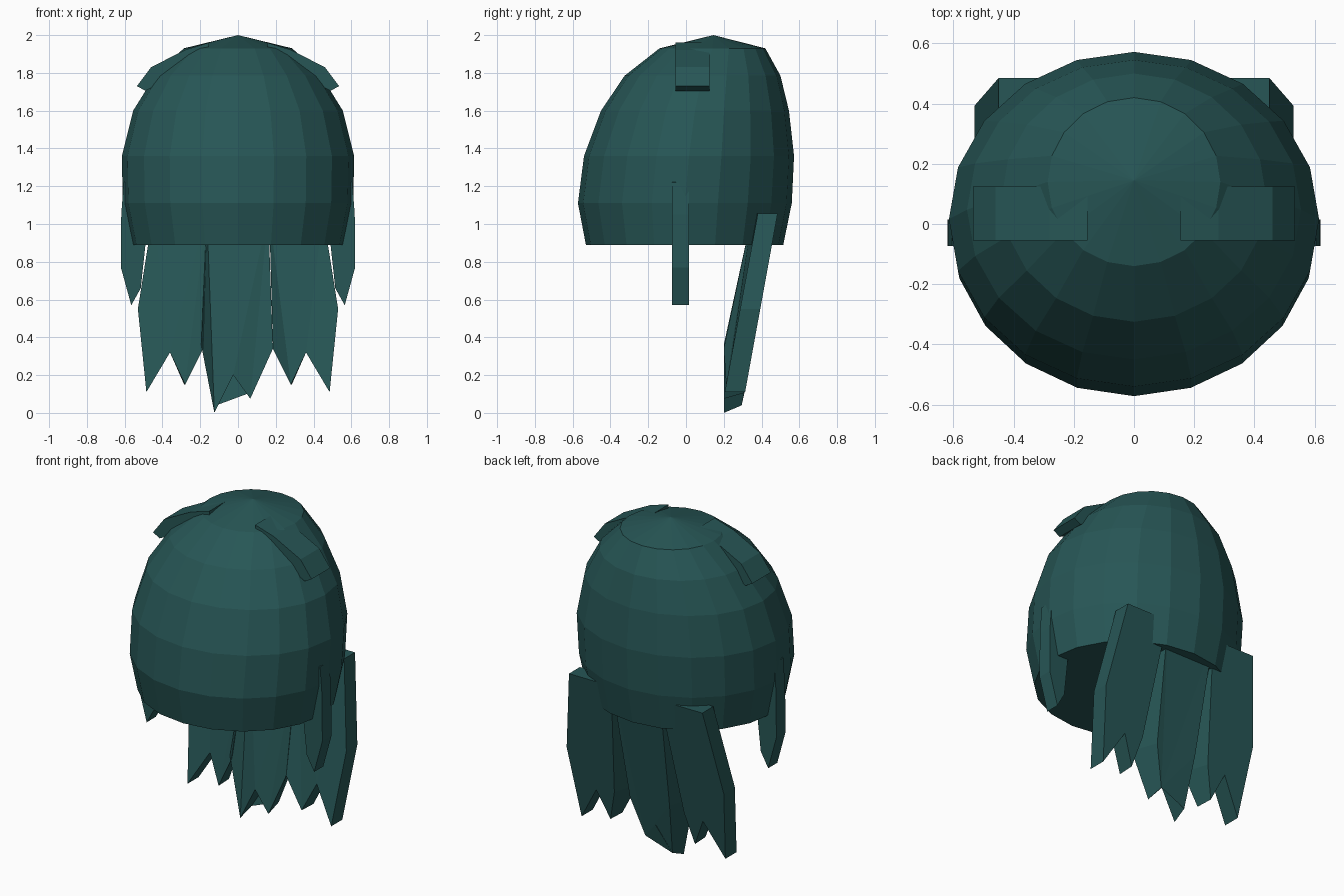
import bpy, bmesh, math

if "Cube" in bpy.data.objects:
    bpy.data.objects.remove(bpy.data.objects["Cube"])

teal = bpy.data.materials.new("dark_teal_hair")
teal.diffuse_color = (0.02, 0.093, 0.092, 1)
teal.use_nodes = True
teal.node_tree.nodes["Principled BSDF"].inputs["Base Color"].default_value = teal.diffuse_color


def finish(name, bm):
    bmesh.ops.recalc_face_normals(bm, faces=bm.faces)
    me = bpy.data.meshes.new(name)
    bm.to_mesh(me)
    bm.free()
    me.materials.append(teal)
    ob = bpy.data.objects.new(name, me)
    bpy.context.collection.objects.link(ob)
    return ob


def plate(name, front, back):
    """Solid between two matching outlines of 3D points."""
    bm = bmesh.new()
    a = [bm.verts.new(p) for p in front]
    b = [bm.verts.new(p) for p in back]
    bm.faces.new(a)
    bm.faces.new(b[::-1])
    n = len(a)
    for i in range(n):
        j = (i + 1) % n
        bm.faces.new((a[i], b[i], b[j], a[j]))
    bmesh.ops.triangulate(bm, faces=[f for f in bm.faces if len(f.verts) > 4])
    return finish(name, bm)


def slab(name, outline, y0, y1, side):
    return plate(name, [(side * x, y0, z) for x, z in outline],
                 [(side * x, y1, z) for x, z in outline])


# Cap: stacked 20-sided rings (z, half width, front y, back y) leaning to the back
rings = [(0.89, 0.565, -0.53, 0.515), (1.11, 0.61, -0.572, 0.56),
         (1.36, 0.615, -0.54, 0.572), (1.60, 0.555, -0.45, 0.545),
         (1.785, 0.44, -0.325, 0.50), (1.93, 0.287, -0.14, 0.42)]
N = 20
bm = bmesh.new()
loops = []
for z, rx, y0, y1 in rings:
    loops.append([bm.verts.new((rx * math.sin(2 * math.pi * i / N),
                                (y0 + y1) / 2 - (y1 - y0) / 2 * math.cos(2 * math.pi * i / N), z))
                  for i in range(N)])
for lo, hi in zip(loops, loops[1:]):
    for i in range(N):
        j = (i + 1) % N
        bm.faces.new((lo[i], lo[j], hi[j], hi[i]))
apex = bm.verts.new((0, 0.145, 2.0))
for i in range(N):
    bm.faces.new((loops[-1][i], loops[-1][(i + 1) % N], apex))
bm.faces.new(loops[0][::-1])
finish("hair_cap", bm)

# Tufts on the crown and locks beside the ears
tuft = [(0.155, 1.96), (0.28, 1.922), (0.46, 1.83), (0.535, 1.73),
        (0.49, 1.705), (0.42, 1.74), (0.155, 1.87)]
ear = [(0.56, 1.24), (0.605, 1.22), (0.618, 1.05), (0.62, 0.77), (0.565, 0.57),
       (0.515, 0.66), (0.49, 0.89), (0.50, 1.10)]
for side, tag in ((-1, "left"), (1, "right")):
    slab("crown_tuft_" + tag, tuft, -0.055, 0.125, side)
    slab("ear_lock_" + tag, ear, -0.073, 0.015, side)


# Back locks: jagged plates sloping forward towards the tips
def back_y(z):
    return 0.293 + 0.182 * z


def front_y(z):
    return max(0.2, 0.2 + (z - 0.4) * 0.23)


outer = [(0.165, 1.055), (0.45, 1.055), (0.53, 0.55), (0.485, 0.11),
         (0.36, 0.32), (0.28, 0.15), (0.185, 0.34)]
outer_back = [0.165, 0.45, 0.53, 0.485, 0.36, 0.285, 0.235]
for side, tag in ((-1, "left"), (1, "right")):
    plate("back_lock_" + tag,
          [(side * x, front_y(z) if x < 0.2 else 0.185 + 0.185 * z, z) for x, z in outer],
          [(side * bx, back_y(z), z) for (x, z), bx in zip(outer, outer_back)])

middle = [(-0.165, 1.055), (0.16, 1.055), (0.185, 0.34), (0.065, 0.075),
          (-0.025, 0.2), (-0.125, 0.01), (-0.195, 0.36)]
middle_back = [-0.165, 0.16, 0.13, 0.06, -0.025, -0.115, -0.14]
plate("back_lock_middle",
      [(x, front_y(z), z) for x, z in middle],
      [(bx, back_y(z), z + (0.03 if z < 0.1 else 0)) for (x, z), bx in zip(middle, middle_back)])

# Rest the lowest tip on the floor
for ob in bpy.data.objects:
    if ob.name == "back_lock_middle":
        for v in ob.data.vertices:
            if v.co.z < 0.02:
                v.co.z = 0.0
